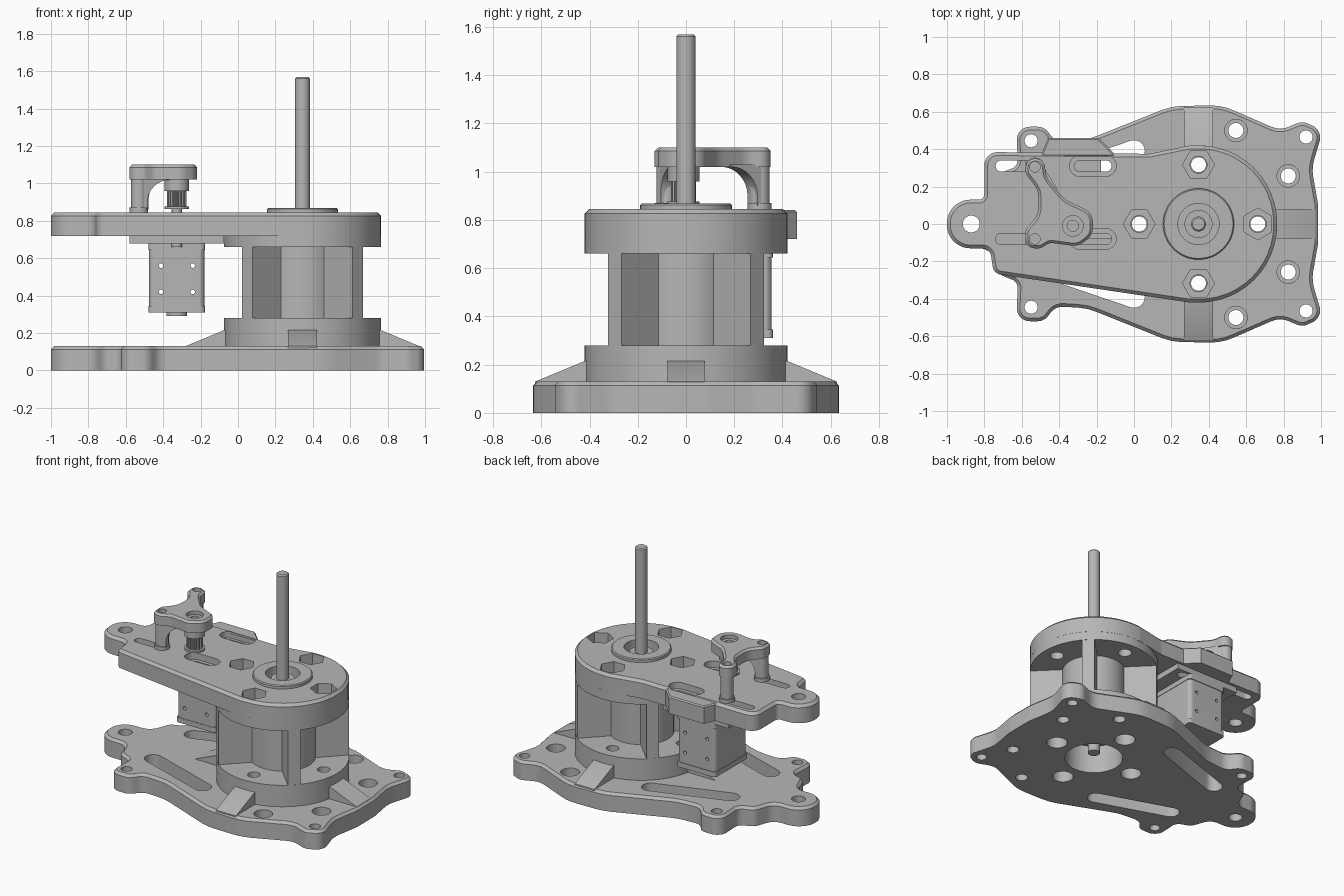
import bpy, bmesh
from math import pi, sin, cos, tan, atan2, radians
from mathutils import Matrix, Vector

if "Cube" in bpy.data.objects:
    bpy.data.objects.remove(bpy.data.objects["Cube"], do_unlink=True)

grey = bpy.data.materials.new("machined_grey")
grey.use_nodes = True
GREY = (0.47, 0.47, 0.47, 1)
grey.diffuse_color = GREY
grey.node_tree.nodes["Principled BSDF"].inputs["Base Color"].default_value = GREY

CX = 0.345          # shaft axis
BOLT = 0.317        # bolt circle radius
BOLTS = [(CX + BOLT * cos(i * pi / 2), BOLT * sin(i * pi / 2)) for i in range(4)]


# ---------- 2D profiles ----------
def circle(x, y, r, n=40, start=0.0):
    return [(x + r * cos(start + 2 * pi * i / n), y + r * sin(start + 2 * pi * i / n)) for i in range(n)]


def rect(x0, x1, y0, y1):
    return [(x0, y0), (x1, y0), (x1, y1), (x0, y1)]


def stadium(a, b, r, n=10):
    ang = atan2(b[1] - a[1], b[0] - a[0])
    pts = []
    for c, s in ((b, ang - pi / 2), (a, ang + pi / 2)):
        pts += [(c[0] + r * cos(s + pi * i / n), c[1] + r * sin(s + pi * i / n)) for i in range(n + 1)]
    return pts


def rounded(corners):
    """Polygon of (x, y, radius) with each corner replaced by an arc."""
    n = len(corners)
    P = [Vector(c[:2]) for c in corners]
    turns, ts = [], []
    for i in range(n):
        turn = (P[i] - P[i - 1]).angle_signed(P[(i + 1) % n] - P[i])
        turns.append(turn)
        ts.append(corners[i][2] * abs(tan(turn / 2)))
    for i in range(n):
        j = (i + 1) % n
        length, total = (P[j] - P[i]).length, ts[i] + ts[j]
        if total > length * 0.99:
            ts[i] *= 0.99 * length / total
            ts[j] *= 0.99 * length / total
    out = []
    for i in range(n):
        u = (P[i - 1] - P[i]).normalized()
        v = (P[(i + 1) % n] - P[i]).normalized()
        half = abs(turns[i]) / 2
        if half < 0.01 or ts[i] < 1e-4:
            out.append(tuple(P[i]))
            continue
        r = ts[i] / tan(half)
        centre = P[i] + (u + v).normalized() * (r / cos(half))
        start, end = P[i] + u * ts[i] - centre, P[i] + v * ts[i] - centre
        a0 = atan2(start.y, start.x)
        sweep = (atan2(end.y, end.x) - a0 + pi) % (2 * pi) - pi
        steps = max(2, int(abs(sweep) / 0.13))
        out += [(centre.x + r * cos(a0 + sweep * k / steps),
                 centre.y + r * sin(a0 + sweep * k / steps)) for k in range(steps + 1)]
    return out


# ---------- solids ----------
def prism(name, pts, z0, z1, chamfer=0.0, matrix=None):
    bm = bmesh.new()
    face = bm.faces.new([bm.verts.new((x, y, z0)) for x, y in pts])
    top = bmesh.ops.extrude_face_region(bm, geom=[face])["geom"]
    bmesh.ops.translate(bm, vec=(0, 0, z1 - z0), verts=[g for g in top if isinstance(g, bmesh.types.BMVert)])
    if chamfer:
        rim = [e for e in bm.edges if all(abs(v.co.z - z1) < 1e-6 for v in e.verts)]
        bmesh.ops.bevel(bm, geom=rim, offset=chamfer, segments=1, affect='EDGES', clamp_overlap=False)
    if matrix:
        bm.transform(matrix)
    bmesh.ops.recalc_face_normals(bm, faces=bm.faces)
    mesh = bpy.data.meshes.new(name)
    bm.to_mesh(mesh)
    bm.free()
    mesh.materials.append(grey)
    obj = bpy.data.objects.new(name, mesh)
    bpy.context.collection.objects.link(obj)
    return obj


def cut(obj, pts, z0, z1, matrix=None):
    tool = prism("cutter", pts, z0, z1, matrix=matrix)
    tool.hide_render = True
    mod = obj.modifiers.new("cut", 'BOOLEAN')
    mod.operation, mod.solver, mod.object = 'DIFFERENCE', 'EXACT', tool
    bpy.context.view_layer.objects.active = obj
    bpy.ops.object.modifier_apply(modifier=mod.name)
    bpy.data.objects.remove(tool, do_unlink=True)


# ---------- base plate ----------
half = [(-1, .13, .125), (-.77, .13, .08), (-.72, .27, .06), (-.62, .31, .05), (-.63, .52, .07),
        (-.48, .52, .07), (-.42, .44, .08), (-.25, .45, .3), (.2, .63, .3), (.47, .635, .3),
        (.78, .5, .12), (.9, .55, .07), (1.01, .5, .07), (.95, .3, .2), (.985, .1, .1)]
outline = half + [(x, -y, r) for x, y, r in reversed(half)]
base = prism("base_plate", rounded(outline), 0, 0.13, 0.017)
cut(base, circle(-.87, 0, .045), -1, 1)
cut(base, circle(CX, 0, .19), -1, 1)
for s in (1, -1):
    cut(base, stadium((-.5, s * .22), (0, s * .39), .058), -1, 1)
    for x, y in ((.92, .465), (-.55, .445)):
        cut(base, circle(x, s * y, .035), -1, 1)
    for x, y in ((.545, .5), (.825, .257)):
        cut(base, circle(x, s * y, .04), -1, 1)
        cut(base, circle(x, s * y, .06), .05, 1)
for x, y in BOLTS:
    cut(base, circle(x, y, .068), -1, 1)

# ---------- pedestal and ramps ----------
lower = prism("lower_disc", circle(CX, 0, .42, 72), .12, .28)
cut(lower, circle(CX, 0, .19), 0, .2)
for x, y in BOLTS:
    cut(lower, circle(x, y, .04), 0, 1)
ramp = [(.39, .11), (.625, .11), (.625, .13), (.42, .215), (.39, .215)]
for i in range(4):
    turn = Matrix.Translation((CX, 0, 0)) @ Matrix.Rotation(i * pi / 2, 4, 'Z') @ Matrix.Rotation(pi / 2, 4, 'X')
    prism("ramp", ramp, -.077, .077, matrix=turn)
prism("column", circle(CX, 0, .207, 48), .28, .67)
for a in (45, 135):
    prism("column_fins", rect(-.418, .418, -.04, .04), .28, .67,
          matrix=Matrix.Translation((CX, 0, 0)) @ Matrix.Rotation(radians(a), 4, 'Z'))

# ---------- upper deck ----------
upper = prism("upper_disc", circle(CX, 0, .42, 72), .66, .725)
deck = prism("deck", rounded([
    (-1, -.13, .125), (-.77, -.13, .05), (-.75, -.265, .05), (.3, -.42, .1), (.765, -.42, .42),
    (.765, .42, .42), (.3, .42, .1), (.08, .375, .1), (-.8, .385, .07), (-.8, .13, .03),
    (-1, .13, .125)]), .72, .845, .018)
cut(deck, circle(-.87, 0, .045), 0, 1)
cut(deck, circle(CX, 0, .11), .79, 1)
for x, y in BOLTS:
    cut(upper, circle(x, y, .045), 0, 1)
    cut(deck, circle(x, y, .045), 0, 1)
    cut(deck, circle(x, y, .085, 6, 0 if y else pi / 6), .77, 1)
for y in (.31, -.08):
    cut(deck, stadium((-.71, y), (-.53, y), .03), 0, 1)
    cut(deck, stadium((-.29, y), (-.15, y), .055), .8, 1)
    cut(deck, stadium((-.29, y), (-.15, y), .03), 0, 1)
prism("side_block", [(-.5, .36), (-.09, .36), (-.19, .46), (-.46, .46)], .72, .84, .008)

# ---------- shaft and bearing ----------
ring = prism("bearing_cover", circle(CX, 0, .19, 48), .84, .868, .006)
cut(ring, circle(CX, 0, .11), 0, 2)
bearing = prism("bearing", circle(CX, 0, .075), .78, .835)
prism("shaft", circle(CX, 0, .04, 32), .04, 1.568, .008)
prism("lower_collar", circle(CX, 0, .065), .13, .22)

# ---------- motor ----------
MX = -.327
plate = prism("motor_bracket", rect(-.58, -.075, -.13, .36), .68, .722)
for y in (.31, -.08):
    cut(plate, stadium((-.29, y), (-.15, y), .03), 0, 1)
motor = prism("motor_body", rounded([(x, y, .03) for x, y in rect(-.475, -.18, 0, .355)]), .335, .645)
for dx in (-.085, .085):
    for z in (.56, .42):
        cut(motor, circle(MX + dx, z, .012, 16), -1, 1, Matrix.Rotation(pi / 2, 4, 'X'))
for z in (.31, .645):
    prism("motor_cap", rounded([(x, y, .02) for x, y in rect(-.478, -.177, -.003, .36)]), z, z + .035)
prism("motor_boss", circle(MX, .18, .055), .29, .315)

# ---------- drive pulley ----------
PY = -.01
teeth = [(MX + r * cos(i * pi / 32), PY + r * sin(i * pi / 32))
         for i in range(64) for r in [.052 if i % 4 < 2 else .042]]
prism("pulley_shaft", circle(MX, PY, .028), .66, 1.03)
prism("pulley_flange", circle(MX, PY, .066), .862, .876)
prism("pulley_teeth", teeth, .87, .965)
prism("pulley_hub", circle(MX, PY, .066), .96, 1.03)

# ---------- support arm ----------
arm = prism("support_arm", rounded([
    (-.58, -.13, .05), (-.5, -.13, .04), (-.45, -.1, .05), (-.3, -.12, .08), (-.22, -.06, .08),
    (-.22, .06, .08), (-.37, .13, .15), (-.47, .25, .1), (-.48, .35, .05), (-.58, .35, .05),
    (-.58, .27, .05), (-.51, .18, .12), (-.51, .05, .12), (-.58, -.03, .05)]), 1.02, 1.1, .014)
cut(arm, circle(MX, PY, .055), 1.075, 2)
cut(arm, circle(MX, PY, .03), 0, 2)
web = [(0, 1.03), (0, .86), (.035, .86)]
web += [(.035 + .13 * (1 - cos(a * pi / 16)), .9 + .12 * sin(a * pi / 16)) for a in range(9)] + [(.165, 1.03)]
for y in (.305, -.08):
    leg = Vector((-.53, y, 0))
    prism("arm_leg", circle(leg.x, y, .042, 28), .845, 1.03)
    prism("arm_foot", circle(leg.x, y, .05, 28), .845, .87)
    angle = atan2(PY - y, MX - leg.x)
    prism("arm_web", web, -.038, .038, matrix=Matrix.Translation(leg) @
          Matrix.Rotation(angle, 4, 'Z') @ Matrix.Rotation(pi / 2, 4, 'X'))
    cut(arm, circle(leg.x, y, .028), 1.07, 2)

# ---------- shading ----------
bpy.ops.object.select_all(action='DESELECT')
for obj in bpy.context.collection.objects:
    if obj.type == 'MESH' and obj.data.materials and obj.data.materials[0] == grey:
        obj.select_set(True)
        bpy.context.view_layer.objects.active = obj
bpy.ops.object.shade_smooth_by_angle(angle=radians(25))
